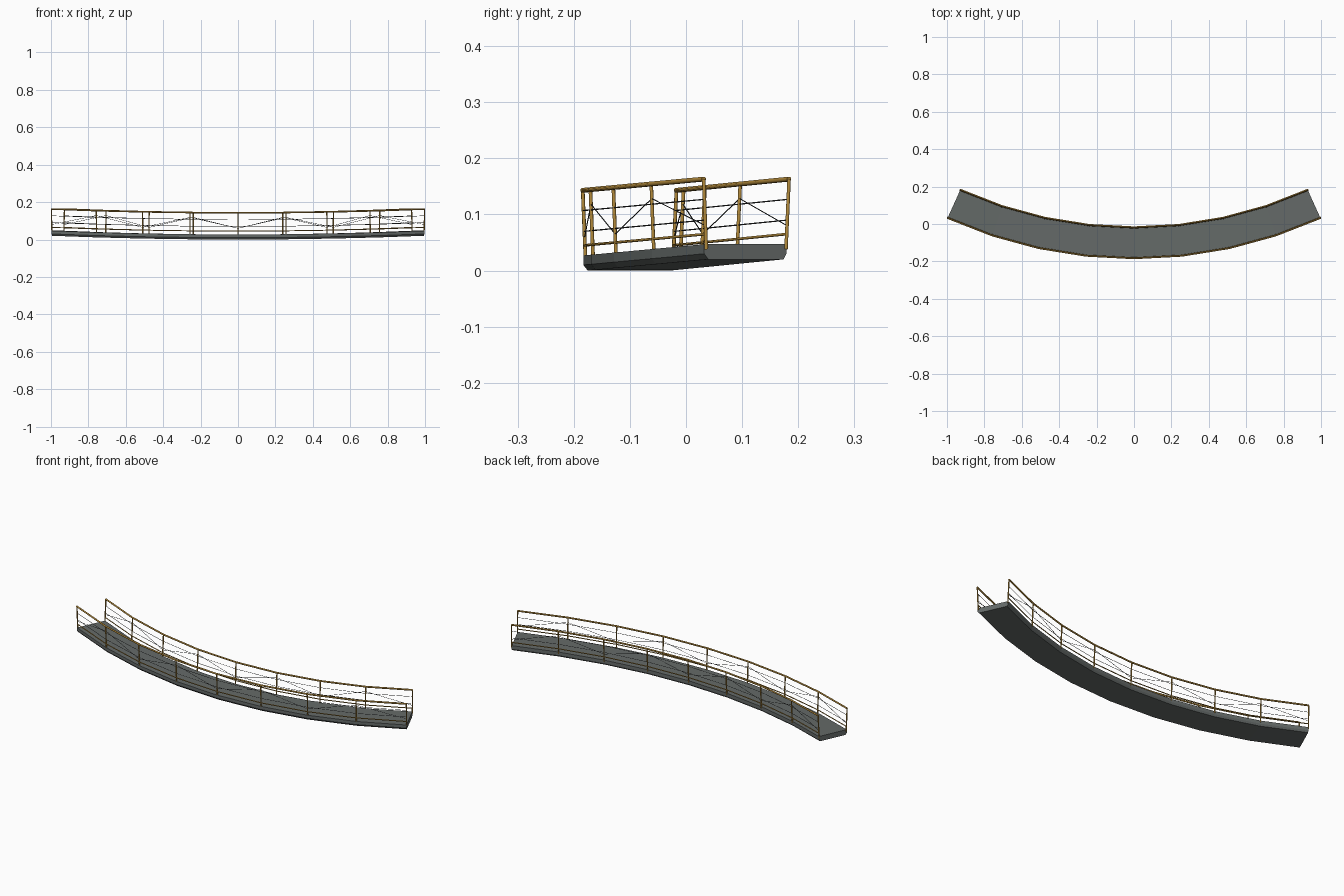
import bpy, bmesh, math
from mathutils import Vector

if "Cube" in bpy.data.objects:
    bpy.data.objects.remove(bpy.data.objects["Cube"], do_unlink=True)

HALF = math.radians(24.4)      # half of the arc the walkway spans
CENTRE_Y = 2.23                # centre of the arc
BAYS = 8
RISE = 0.02                    # ends sit higher than the middle
STATIONS = [HALF * (2 * i / BAYS - 1) for i in range(BAYS + 1)]


def material(name, colour):
    m = bpy.data.materials.new(name)
    m.use_nodes = True
    m.diffuse_color = (*colour, 1)
    m.node_tree.nodes["Principled BSDF"].inputs["Base Color"].default_value = (*colour, 1)
    return m


GREY = material("deck grey", (0.13, 0.145, 0.14))
BRASS = material("brass", (0.46, 0.26, 0.045))
DARK = material("cable grey", (0.06, 0.065, 0.065))


def place(a, r, z):
    """Point at angle a, radius r and height z above the walkway's base."""
    lift = RISE * (1 - math.cos(a)) / (1 - math.cos(HALF))
    return Vector((r * math.sin(a), CENTRE_Y - r * math.cos(a), z + lift))


def finish(name, bm, mat, smooth=True):
    bmesh.ops.recalc_face_normals(bm, faces=bm.faces)
    me = bpy.data.meshes.new(name)
    bm.to_mesh(me)
    bm.free()
    me.materials.append(mat)
    ob = bpy.data.objects.new(name, me)
    bpy.context.collection.objects.link(ob)
    if smooth:
        bpy.ops.object.select_all(action='DESELECT')
        ob.select_set(True)
        bpy.context.view_layer.objects.active = ob
        bpy.ops.object.shade_smooth_by_angle(angle=math.radians(50))


def sweep(name, section, mat, smooth=True):
    """Carry a closed (radius, height) section along all stations."""
    bm = bmesh.new()
    rings = [[bm.verts.new(place(a, r, z)) for r, z in section] for a in STATIONS]
    n = len(section)
    for p, q in zip(rings, rings[1:]):
        for i in range(n):
            j = (i + 1) % n
            bm.faces.new((p[i], p[j], q[j], q[i]))
    bm.faces.new(rings[0])
    bm.faces.new(rings[-1])
    finish(name, bm, mat, smooth)


def circle(r, z, radius, sides=8):
    turn = 2 * math.pi / sides
    return [(r + radius * math.cos(turn * (i + 0.5)), z + radius * math.sin(turn * (i + 0.5)))
            for i in range(sides)]


def add_rod(bm, a, b, radius, sides=8):
    d = b - a
    m = d.to_track_quat('Z', 'Y').to_matrix().to_4x4()
    m.translation = (a + b) / 2
    bmesh.ops.create_cone(bm, cap_ends=True, segments=sides, radius1=radius,
                          radius2=radius, depth=d.length, matrix=m)


# Deck slab with chamfered underside
R_IN, R_OUT = 2.252, 2.413
sweep("deck", [(R_IN, 0.027), (R_OUT, 0.027), (R_OUT, 0.010), (R_OUT - 0.008, 0),
               (R_IN + 0.006, 0), (R_IN, 0.010)], GREY, smooth=False)

# Railings lean slightly outward on both edges
BASE, TOP = 0.018, 0.143
for side, foot, head in (("front", 2.409, 2.414), ("back", 2.253, 2.247)):

    def lean(z):
        return foot + (head - foot) * (z - BASE) / (TOP - BASE)

    sweep(side + "_handrail", circle(head, TOP, 0.0045), BRASS)
    sweep(side + "_lower_rail", circle(lean(0.045), 0.045, 0.0025), BRASS)
    for label, z in (("low", 0.07), ("high", 0.107)):
        sweep(f"{side}_{label}_cable", circle(lean(z), z, 0.0011, 6), DARK)

    # Posts at every station
    bm = bmesh.new()
    for a in STATIONS:
        add_rod(bm, place(a, foot, BASE), place(a, head, TOP), 0.0033)
    finish(side + "_posts", bm, BRASS)

    # Zigzag bracing wires
    knots = [place(a, lean(z), z) for i, a in enumerate(STATIONS)
             for z in ((0.117 if i % 2 else 0.06),)]
    bm = bmesh.new()
    for p, q in zip(knots, knots[1:]):
        add_rod(bm, p, q, 0.001, 6)
    finish(side + "_bracing", bm, DARK)
